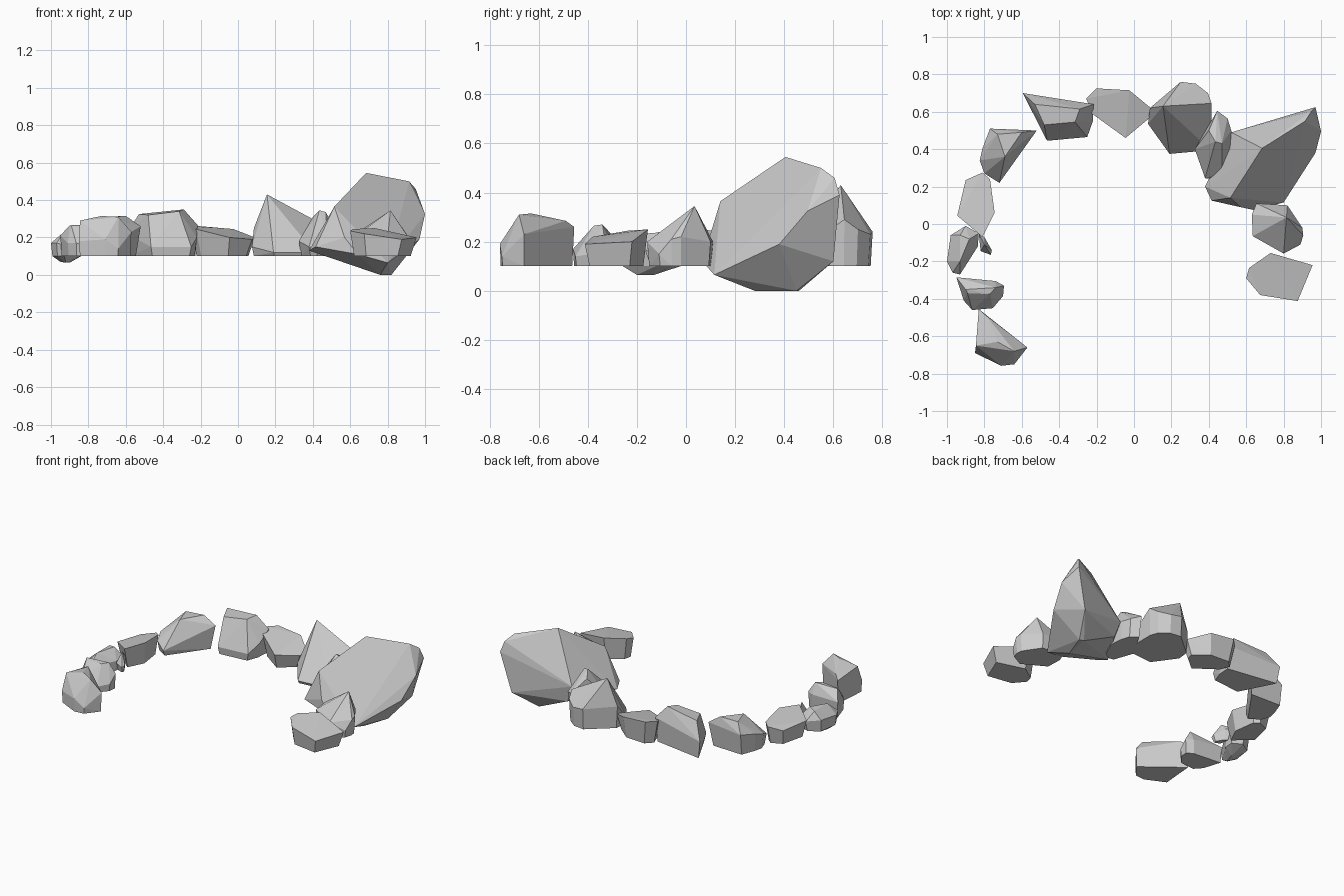
import bpy, bmesh, math
from mathutils import Vector


def rock(name, rim, crown=(), foot=0.85, floor=0.1, keel=()):
    """Faceted stone: hull of a rim outline, a shrunken foot, crown points above and keel points below."""
    bm = bmesh.new()
    rim = [Vector(p) for p in rim]
    mid = sum(rim, Vector()) / len(rim)
    pts = rim + [Vector(p) for p in crown] + [Vector(p) for p in keel]
    if foot:
        for p in rim:
            q = mid + (p - mid) * foot
            pts.append(Vector((q.x, q.y, floor)))
    for p in pts:
        bm.verts.new(p)
    res = bmesh.ops.convex_hull(bm, input=bm.verts)
    junk = {v for v in res["geom_interior"] + res["geom_unused"] if isinstance(v, bmesh.types.BMVert)}
    bmesh.ops.delete(bm, geom=list(junk), context='VERTS')
    # merge nearly flat triangles into broad chipped facets
    bmesh.ops.dissolve_limit(bm, angle_limit=math.radians(4), verts=bm.verts, edges=bm.edges)
    bmesh.ops.recalc_face_normals(bm, faces=bm.faces)
    mesh = bpy.data.meshes.new(name)
    bm.to_mesh(mesh)
    bm.free()
    bpy.context.collection.objects.link(bpy.data.objects.new(name, mesh))


# left arm of the arc, from the front going back
rock("left_end_rock",
     [(-.83, -.455, .26), (-.57, -.66, .23), (-.64, -.75, .14), (-.71, -.758, .19), (-.85, -.69, .18)],
     [(-.79, -.49, .285), (-.845, -.65, .29), (-.73, -.63, .315), (-.64, -.68, .31)], foot=.96)
rock("left_front_rock",
     [(-.95, -.285, .21), (-.74, -.305, .2), (-.695, -.33, .2), (-.70, -.385, .15),
      (-.755, -.45, .14), (-.865, -.46, .17), (-.91, -.41, .17)],
     [(-.9, -.35, .265), (-.74, -.34, .27), (-.77, -.375, .265), (-.89, -.37, .26)], foot=.95)
rock("left_low_rock",
     [(-.90, -.01, .17), (-.83, -.05, .18), (-.835, -.12, .17), (-.93, -.27, .16),
      (-.97, -.26, .17), (-1, -.20, .17), (-.98, -.06, .18)],
     [(-.93, -.06, .23), (-.88, -.08, .24), (-.93, -.2, .23)], foot=.9,
     keel=[(-.92, -.2, .065), (-.9, -.13, .065), (-.95, -.17, .07)])
rock("pebble",
     [(-.83, -.05, .2), (-.80, -.07, .19), (-.76, -.14, .17), (-.765, -.165, .16), (-.82, -.145, .17)],
     [(-.8, -.11, .24)], foot=.7, floor=.12)
rock("left_middle_rock",
     [(-.81, .275, .22), (-.77, .24, .23), (-.745, .06, .25), (-.81, -.07, .24),
      (-.945, .045, .21), (-.90, .235, .2)], foot=.82)
rock("left_back_rock",
     [(-.77, .51, .24), (-.52, .50, .26), (-.72, .22, .14), (-.80, .27, .17), (-.825, .34, .2), (-.81, .405, .22)],
     [(-.69, .36, .31), (-.73, .48, .31), (-.6, .49, .315)], foot=.88)

# back of the arc
rock("back_left_rock",
     [(-.595, .70, .22), (-.215, .64, .265), (-.22, .55, .2), (-.25, .465, .15), (-.465, .445, .15), (-.50, .53, .22)],
     [(-.53, .64, .325), (-.29, .615, .35), (-.315, .545, .34), (-.48, .53, .32)], foot=.92)
rock("back_middle_rock",
     [(-.2, .725, .26), (-.025, .715, .245), (.09, .62, .2), (.075, .56, .19),
      (-.045, .46, .2), (-.225, .59, .245), (-.255, .67, .26)], foot=.8)
rock("back_right_rock",
     [(.25, .76, .24), (.33, .75, .23), (.395, .70, .25), (.415, .645, .29), (.41, .395, .12),
      (.19, .375, .12), (.075, .535, .15), (.085, .62, .25)],
     [(.155, .63, .43), (.18, .48, .225), (.33, .47, .2)], foot=.95)
rock("leaning_rock",
     [(.445, .605, .24), (.5, .565, .22), (.52, .5, .22), (.53, .4, .22), (.47, .27, .2),
      (.42, .24, .15), (.38, .245, .15), (.325, .4, .18)],
     [(.435, .44, .345), (.47, .43, .335), (.4, .5, .31)], foot=.88)

# large slanted boulder reaching the ground
rock("boulder",
     [(.52, .49, .22), (.75, .55, .2), (.97, .625, .39), (1, .495, .325), (.97, .38, .19),
      (.8, .115, .065), (.64, .075, .11), (.57, .09, .2), (.415, .125, .15), (.38, .2, .13)],
     [(.685, .405, .545), (.915, .55, .5), (.95, .605, .46), (.515, .14, .365)],
     foot=0, keel=[(.76, .28, 0), (.82, .45, 0), (.79, .46, 0), (.49, .2, .105), (.56, .48, .105), (.9, .6, .12)])

# right arm of the arc
rock("right_middle_rock",
     [(.655, .11, .2), (.82, .1, .2), (.9, -.02, .22), (.905, -.06, .21), (.89, -.11, .15),
      (.8, -.158, .2), (.635, -.065, .21), (.63, .05, .22)],
     [(.815, .035, .345)], foot=.94)
rock("right_end_rock",
     [(.73, -.155, .25), (.955, -.22, .2), (.875, -.412, .19), (.675, -.38, .22),
      (.6, -.29, .235), (.615, -.235, .245)], foot=.85)
